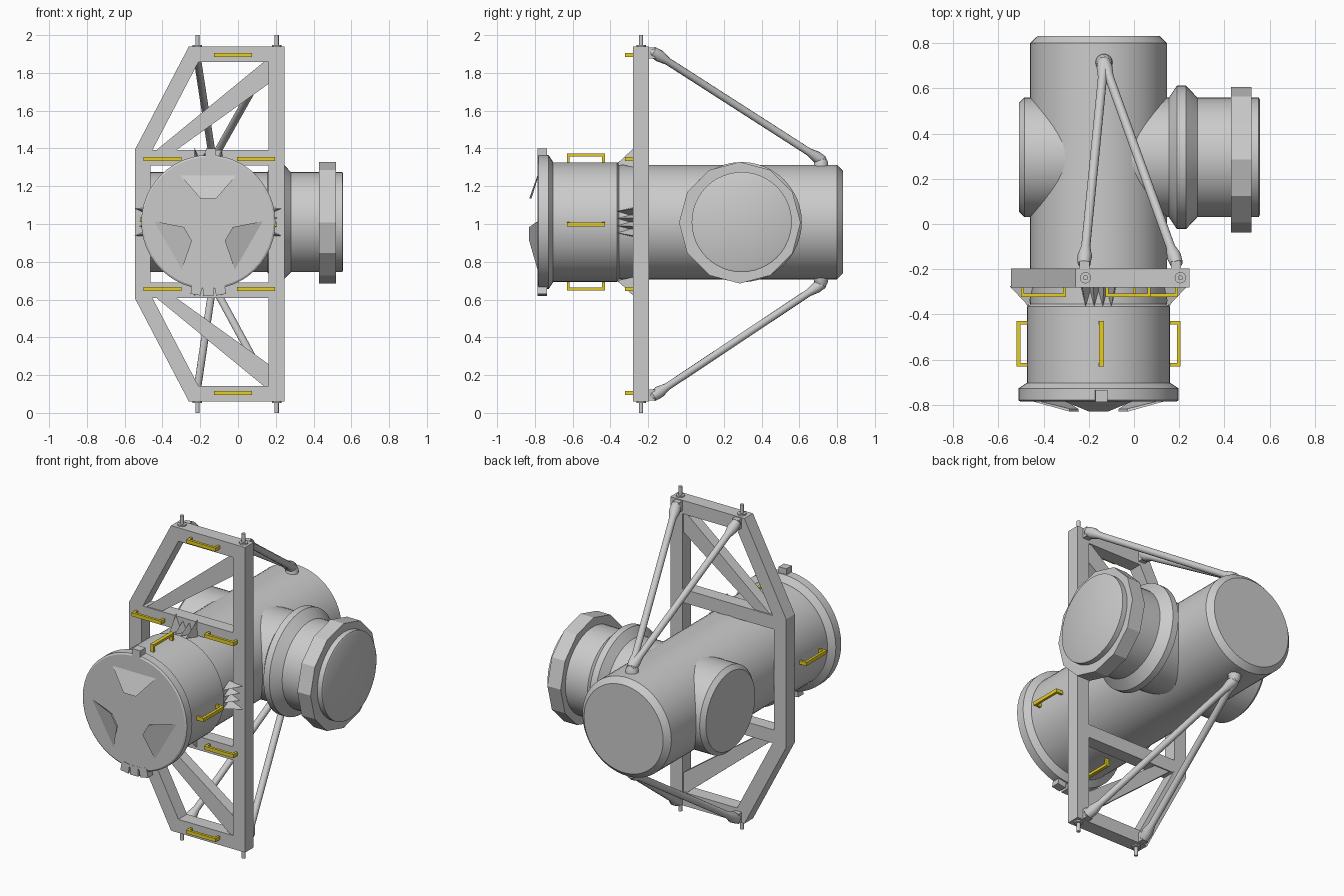
import bpy, bmesh, math
from mathutils import Vector, Matrix

if "Cube" in bpy.data.objects:
    bpy.data.objects.remove(bpy.data.objects["Cube"])

CX, CZ = -0.157, 1.01      # body axis
PY = 0.295                 # side port axis

yellow = bpy.data.materials.new("yellow_paint")
yellow.diffuse_color = (0.8, 0.62, 0.02, 1)
yellow.use_nodes = True
yellow.node_tree.nodes["Principled BSDF"].inputs["Base Color"].default_value = yellow.diffuse_color


def finish(name, bm, mat=None, smooth=False):
    bmesh.ops.recalc_face_normals(bm, faces=bm.faces)
    me = bpy.data.meshes.new(name)
    bm.to_mesh(me)
    bm.free()
    ob = bpy.data.objects.new(name, me)
    bpy.context.collection.objects.link(ob)
    if mat:
        me.materials.append(mat)
    if smooth:
        bpy.ops.object.select_all(action='DESELECT')
        ob.select_set(True)
        bpy.context.view_layer.objects.active = ob
        bpy.ops.object.shade_smooth_by_angle(angle=math.radians(30))
    return ob


def lathe(bm, origin, axis, profile, segs, phase=0.0):
    """Revolve (distance, radius) points round an axis, capped at both ends."""
    rot = Vector(axis).to_track_quat('Z', 'Y').to_matrix()
    rings = []
    for d, r in profile:
        ring = []
        for i in range(segs):
            a = 2 * math.pi * i / segs + phase
            ring.append(bm.verts.new(Vector(origin) + rot @ Vector((r * math.cos(a), r * math.sin(a), d))))
        rings.append(ring)
    for p, q in zip(rings, rings[1:]):
        for i in range(segs):
            j = (i + 1) % segs
            bm.faces.new((p[i], p[j], q[j], q[i]))
    bm.faces.new(rings[0])
    bm.faces.new(rings[-1])


def turned(name, origin, axis, profile, segs=48, phase=0.0, smooth=True):
    bm = bmesh.new()
    lathe(bm, origin, axis, profile, segs, phase)
    return finish(name, bm, smooth=smooth)


def prism(bm, pts, y0, y1):
    """Extrude an (x, z) polygon along y."""
    f = [bm.verts.new((x, y0, z)) for x, z in pts]
    b = [bm.verts.new((x, y1, z)) for x, z in pts]
    bm.faces.new(f)
    bm.faces.new(b)
    for i in range(len(pts)):
        j = (i + 1) % len(pts)
        bm.faces.new((f[i], f[j], b[j], b[i]))


def box(bm, lo, hi, m=Matrix()):
    size = [h - l for l, h in zip(lo, hi)]
    mid = [(h + l) / 2 for l, h in zip(lo, hi)]
    bmesh.ops.create_cube(bm, size=1, matrix=m @ Matrix.Translation(mid) @ Matrix.Diagonal((*size, 1)))


def about_axis(deg):
    """Local +z becomes the radial direction at this angle round the body."""
    return Matrix.Translation((CX, 0, CZ)) @ Matrix.Rotation(math.radians(deg), 4, 'Y')


# Main body and front drum
turned("main_body", (CX, 0, CZ), (0, 1, 0), [(-0.37, 0.303), (0.80, 0.303), (0.832, 0.27)], 64)
turned("front_drum", (CX, 0, CZ), (0, 1, 0),
       [(-0.71, 0.316), (-0.365, 0.316), (-0.355, 0.303)], 64)
turned("front_hatch", (CX, 0, CZ), (0, 1, 0),
       [(-0.786, 0.345), (-0.78, 0.355), (-0.728, 0.355), (-0.703, 0.318)], 48)

# Ramped plates on the hatch
for k in range(3):
    bm = bmesh.new()
    m = about_axis(120 * k)
    outline = [(-0.148, -0.786, 0.247), (0.148, -0.786, 0.247), (0.042, -0.83, 0.125), (-0.042, -0.83, 0.125)]
    f = [bm.verts.new(m @ Vector(p)) for p in outline]
    b = [bm.verts.new(m @ Vector((x * 0.9, -0.78 if i < 2 else -0.818, z)))
         for i, (x, y, z) in enumerate(outline)]
    bm.faces.new(f)
    bm.faces.new(b)
    for i in range(4):
        j = (i + 1) % 4
        bm.faces.new((f[i], f[j], b[j], b[i]))
    finish("hatch_ramp", bm)

# Latch blocks on the hatch rim
bm = bmesh.new()
for deg in (2, 170, 180, 190):
    box(bm, (-0.027, -0.787, 0.33), (0.027, -0.735, 0.39), about_axis(deg))
finish("hatch_latches", bm)

# Pointed gussets behind the drum, four groups
bm = bmesh.new()
for side in range(4):
    for off, tip in ((-10.5, 0.4), (-3.5, 0.37), (3.5, 0.37), (10.5, 0.4)):
        m = about_axis(90 * side + off)
        pts = [(0, -0.365, 0.314), (0, -0.275, tip), (-0.024, -0.275, 0.3), (0.024, -0.275, 0.3)]
        v = [bm.verts.new(m @ Vector(p)) for p in pts]
        for tri in ((0, 1, 2), (0, 1, 3), (0, 2, 3), (1, 2, 3)):
            bm.faces.new([v[i] for i in tri])
finish("gussets", bm)

# Side ports
turned("right_port", (0, PY, CZ), (1, 0, 0),
       [(-0.1, 0.265), (0.155, 0.265), (0.19, 0.318), (0.23, 0.318), (0.28, 0.265),
        (0.552, 0.265), (0.557, 0.255)], 48)
turned("right_port_collar", (0, 0.285, CZ - 0.003), (1, 0, 0), [(0.43, 0.322), (0.52, 0.322)], 12,
       smooth=False)
turned("left_port", (0, PY, CZ), (-1, 0, 0), [(0.1, 0.265), (0.485, 0.265), (0.51, 0.24)], 48)

# Support frame: mitred outer ring
outer = [Vector(p) for p in ((0.245, 0.06), (0.245, 1.94), (-0.26, 1.94),
                             (-0.545, 1.395), (-0.545, 0.605), (-0.26, 0.06))]
W, Y0, Y1 = 0.083, -0.281, -0.197
inner = []
for i, p in enumerate(outer):
    d0 = (p - outer[i - 1]).normalized()
    d1 = (outer[(i + 1) % 6] - p).normalized()
    n0, n1 = Vector((-d0.y, d0.x)), Vector((-d1.y, d1.x))
    inner.append(p + (n0 + n1) * W / (1 + n0.dot(n1)))
bm = bmesh.new()
for i in range(6):
    j = (i + 1) % 6
    prism(bm, [outer[i], outer[j], inner[j], inner[i]], Y0, Y1)
finish("frame_ring", bm)

# Cross beams and diagonal braces
bm = bmesh.new()
for s in (1, -1):
    prism(bm, [(-0.5, 1 + s * 0.31), (0.2, 1 + s * 0.31), (0.2, 1 + s * 0.393), (-0.5, 1 + s * 0.393)],
          Y0 + 0.001, Y1 - 0.001)
    prism(bm, [(-0.44, 1 + s * 0.385), (-0.335, 1 + s * 0.385), (0.18, 1 + s * 0.755),
               (0.18, 1 + s * 0.865), (0.145, 1 + s * 0.865)], Y0 + 0.008, Y1 - 0.008)
finish("frame_braces", bm)

# Mounting bolts with washers
for x in (-0.215, 0.205):
    for s in (1, -1):
        turned("mounting_bolt", (x, -0.238, 1), (0, 0, s),
               [(0.9, 0.025), (0.948, 0.025), (0.948, 0.011), (1.0, 0.011)], 16)

# Struts from the frame to the body, with end lugs
for s in (1, -1):
    tail = Vector((-0.133, 0.715, CZ + s * 0.33))
    for x in (-0.22, 0.185):
        head = Vector((x, -0.165, 1 + s * 0.905))
        d = tail - head
        L = d.length
        turned("strut", head, d, [(-0.03, 0.014), (-0.015, 0.028), (0.03, 0.032), (0.08, 0.02),
                                  (L - 0.08, 0.02), (L - 0.03, 0.03), (L + 0.01, 0.028), (L + 0.025, 0.012)], 16)
        bm = bmesh.new()
        box(bm, (x - 0.022, -0.2, head.z - 0.03), (x + 0.022, -0.165, head.z + 0.03))
        finish("strut_lug", bm)
    turned("strut_foot", (tail.x, tail.y, CZ), (0, 0, s), [(0.28, 0.04), (0.32, 0.036), (0.34, 0.025)], 16)


def handle(name, m, length, height):
    """Grab rail along local x, standing up along local z."""
    h = length / 2
    bm = bmesh.new()
    box(bm, (-h, -0.011, height - 0.016), (h, 0.011, height), m)
    for s in (-1, 1):
        lo, hi = sorted((s * h, s * (h - 0.014)))
        box(bm, (lo, -0.011, -0.01), (hi, 0.011, height - 0.008), m)
    finish(name, bm, yellow)


# Grab rails on the frame front
for x, z in ((-0.027, 0.895), (-0.40, 0.345), (0.095, 0.345)):
    for s in (1, -1):
        handle("frame_handle", Matrix.Translation((x, Y0, 1 + s * z)) @ Matrix.Rotation(math.pi / 2, 4, 'X'),
               0.2, 0.042)

# Grab rails round the front drum
for k in range(4):
    m = about_axis(90 * k + 2) @ Matrix.Translation((0, -0.53, 0.314)) @ Matrix.Rotation(math.pi / 2, 4, 'Z')
    handle("drum_handle", m, 0.2, 0.049)
